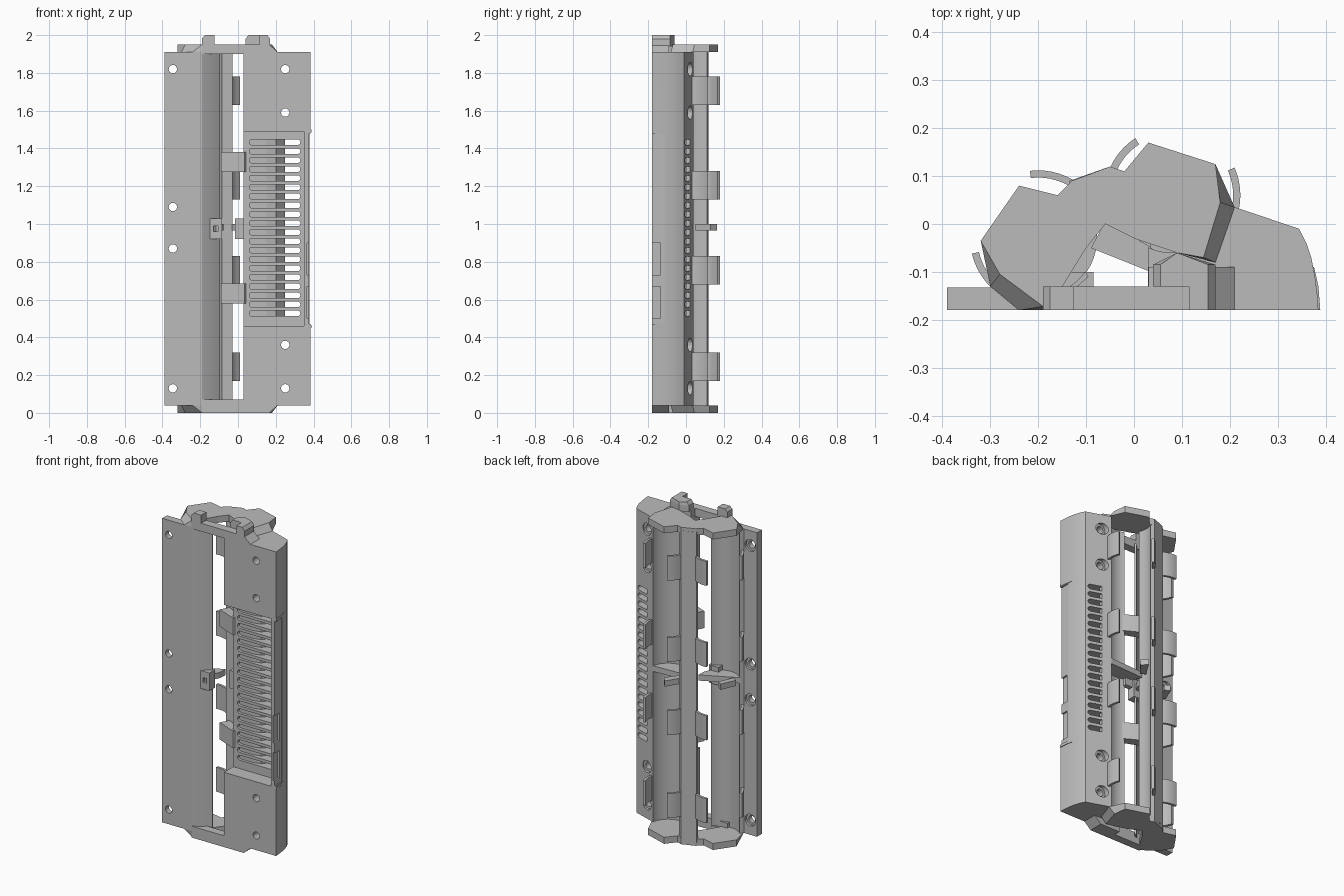
import bpy, bmesh
from math import sin, cos, radians
from mathutils import Vector

if "Cube" in bpy.data.objects:
    bpy.data.objects.remove(bpy.data.objects["Cube"], do_unlink=True)

grey = bpy.data.materials.new("plain_grey")
grey.use_nodes = True
grey.diffuse_color = (0.5, 0.5, 0.5, 1)
grey.node_tree.nodes["Principled BSDF"].inputs["Base Color"].default_value = (0.5, 0.5, 0.5, 1)

LEFT, RIGHT = Vector((-0.2, -0.03)), Vector((0.08, 0.06))   # channel centres
R = 0.12
BOTTOM, TOP, HEIGHT = 0.04, 1.91, 1.95


def arc(c, r, a, b, n=14):
    angles = [radians(a + (b - a) * i / n) for i in range(n + 1)]
    return [(c[0] + r * cos(t), c[1] + r * sin(t)) for t in angles]


def loft(bm, low, high):
    a = [bm.verts.new(p) for p in low]
    b = [bm.verts.new(p) for p in high]
    bm.faces.new(a)
    bm.faces.new(b)
    for i in range(len(a)):
        j = (i + 1) % len(a)
        bm.faces.new((a[i], a[j], b[j], b[i]))


def prism(bm, pts, z0, z1, pts2=None):
    loft(bm, [(x, y, z0) for x, y in pts], [(x, y, z1) for x, y in pts2 or pts])


def front_prism(bm, pts, y0, y1):
    loft(bm, [(x, y0, z) for x, z in pts], [(x, y1, z) for x, z in pts])


def box(bm, x0, x1, y0, y1, z0, z1):
    prism(bm, [(x0, y0), (x1, y0), (x1, y1), (x0, y1)], z0, z1)


def finish(name, bm, smooth=True):
    bmesh.ops.recalc_face_normals(bm, faces=bm.faces)
    me = bpy.data.meshes.new(name)
    bm.to_mesh(me)
    bm.free()
    me.materials.append(grey)
    ob = bpy.data.objects.new(name, me)
    bpy.context.scene.collection.objects.link(ob)
    if smooth:
        activate(ob)
        bpy.ops.object.shade_smooth_by_angle(angle=radians(30))
    return ob


def activate(ob):
    bpy.ops.object.select_all(action='DESELECT')
    ob.select_set(True)
    bpy.context.view_layer.objects.active = ob


def cut(ob, bm):
    cutter = finish("cutter", bm, False)
    cutter.hide_render = True
    mod = ob.modifiers.new("cut", 'BOOLEAN')
    mod.operation, mod.solver, mod.object = 'DIFFERENCE', 'EXACT', cutter
    activate(ob)
    bpy.ops.object.modifier_apply(modifier=mod.name)
    bpy.data.objects.remove(cutter, do_unlink=True)


def screw_holes(ob, x, heights, seat):
    for r, y0 in ((0.022, -0.3), (0.036, seat)):
        bm = bmesh.new()
        for z in heights:
            ring = arc((x, z), r, 0, 345, 23)
            front_prism(bm, ring, y0, 0.1)
        cut(ob, bm)


# Main housing with the outer curve and the right channel
bm = bmesh.new()
outer = [(0.03, -0.18), (0.385, -0.18), (0.383, -0.15), (0.378, -0.11), (0.37, -0.07),
         (0.36, -0.04), (0.345, -0.01)]
prism(bm, outer + arc(RIGHT, R, 350, 245, 20), BOTTOM, TOP)
housing = finish("housing", bm)

# Sunken grille panel
bm = bmesh.new()
box(bm, 0.0, 0.35, -0.3, -0.09, 0.46, 1.49)
cut(housing, bm)

# Vent slots, open at the outer end
bm = bmesh.new()
slot = [(0.06, -0.2), (0.33, -0.2), (0.33, 0.1), (0.25, 0.1), (0.25, 0.0), (0.2, -0.06),
        (0.15, -0.073), (0.06, -0.073)]
for i in range(20):
    z = 0.527 + i * 0.0477
    prism(bm, slot, z - 0.015, z + 0.015)
ends = [e for e in bm.edges if abs(e.verts[0].co.z - e.verts[1].co.z) < 1e-4
        and abs(e.verts[0].co.x - e.verts[1].co.x) < 1e-4
        and not 0.1 < e.verts[0].co.x < 0.24 and not (e.verts[0].co.x < 0.3 and e.verts[0].co.x > 0.2)]
bmesh.ops.bevel(bm, geom=ends, offset=0.0145, segments=4, profile=0.5, affect='EDGES')
cut(housing, bm)

# Shallow side recess and latch notches
bm = bmesh.new()
box(bm, 0.376, 0.5, -0.3, -0.115, 0.47, 1.48)
cut(housing, bm)
bm = bmesh.new()
for z in (0.5, 0.73):
    box(bm, 0.365, 0.5, -0.3, -0.135, z, z + 0.17)
cut(housing, bm)
screw_holes(housing, 0.25, (0.13, 0.36, 1.59, 1.82), 0.003)

# Lips at both ends of the side recess
bm = bmesh.new()
lip = [(0.37, -0.18), (0.389, -0.18), (0.385, -0.13), (0.376, -0.09), (0.365, -0.09)]
for z in (0.45, 1.485):
    prism(bm, lip, z, z + 0.015)
finish("recess_lips", bm)

# Mounting flange with the left channel wall
bm = bmesh.new()
prism(bm, [(-0.39, -0.18), (-0.19, -0.18), (-0.14, -0.15), (-0.095, -0.11)]
      + arc(LEFT, R, 325, 225, 20) + [(-0.3, -0.133), (-0.39, -0.133)], BOTTOM, TOP)
flange = finish("flange", bm)
screw_holes(flange, -0.345, (0.13, 0.87, 1.09, 1.82), -0.148)

# Spine between the channels
bm = bmesh.new()
prism(bm, arc(LEFT, R, 55, 15) + arc(RIGHT, R, 205, 155) + [(-0.05, 0.12), (-0.135, 0.09)],
      0.02, HEIGHT - 0.02)
finish("spine", bm)

# End plates, chamfered outwards, top and bottom
left_in = [(-0.24, 0.08), (-0.16, 0.06), (-0.06, 0), (-0.1, -0.05), (-0.18, -0.18),
           (-0.24, -0.18), (-0.3, -0.13), (-0.32, -0.035)]
left_out = left_in[:5] + [(-0.19, -0.172), (-0.28, -0.105), (-0.32, -0.035)]
right_in = [(0.03, 0.17), (0.17, 0.125), (0.21, 0.035), (0.17, -0.08), (0.09, -0.06),
            (0, -0.03), (-0.06, 0), (-0.02, 0.11)]
right_out = right_in[:2] + [(0.18, 0.045), (0.145, -0.07)] + right_in[4:]
web = [(-0.16, 0.06), (-0.13, 0.09), (-0.05, 0.12), (-0.02, 0.11), (-0.06, 0)]
bar = [(-0.19, -0.18), (0.21, -0.18), (0.21, -0.09), (0.03, -0.09), (0.03, -0.13), (-0.19, -0.13)]
bar_out = [(x if x < 0.2 else 0.165, y) for x, y in bar]
for label, z_in, z_out, sill in (("top", TOP, HEIGHT, 1.9), ("bottom", BOTTOM, 0, 0.07)):
    bm = bmesh.new()
    prism(bm, left_in, z_in, z_out, left_out)
    prism(bm, right_in, z_in, z_out, right_out)
    prism(bm, web, z_in, z_out)
    finish(label + "_end_plates", bm, False)
    bm = bmesh.new()
    prism(bm, bar, z_in, z_out, bar_out)
    box(bm, -0.19, 0.03, -0.18, -0.13, sill, z_in)
    finish(label + "_frame_bar", bm, False)

# Raised locating tabs on the top
bm = bmesh.new()
front_prism(bm, [(-0.19, 1.94), (-0.19, 1.985), (-0.175, 2), (-0.125, 2), (-0.125, 1.94)],
            -0.18, -0.13)
hook = [(0.04, -0.13), (0.115, -0.13), (0.115, -0.18), (0.17, -0.18), (0.17, -0.085),
        (0.09, -0.06), (0.04, -0.085)]
hook_top = [(min(max(x, 0.055), 0.155), y) for x, y in hook]
prism(bm, hook, 1.94, 1.98)
prism(bm, hook, 1.98, 2.0, hook_top)
finish("top_tabs", bm, False)

# Retaining clips along both channels
bm = bmesh.new()
for z in (0.17, 0.68, 1.13, 1.63):
    for centre, a, b in ((LEFT, 228, 193), (LEFT, 48, 97), (RIGHT, 158, 123), (RIGHT, -12, 24)):
        prism(bm, arc(centre, 0.127, a, b, 8) + arc(centre, 0.142, b, a, 8), z, z + 0.15)
finish("clips", bm)

# Cross ribs joining the spine to the housing
bm = bmesh.new()
for z in (0.58, 1.275):
    prism(bm, [(-0.09, -0.05), (0.035, -0.1), (0.06, -0.07), (0.03, -0.045), (-0.06, 0.005)],
          z, z + 0.105)
finish("cross_ribs", bm)

# Middle dividers with contact fingers
bm = bmesh.new()
prism(bm, arc(RIGHT, R + 0.003, 195, 350, 20), 0.965, 1.0)
prism(bm, arc(LEFT, R + 0.003, 222, 370, 20), 0.965, 1.0)
prism(bm, [(-0.03, 0.07), (0.0, 0.05), (0.06, 0.13), (0.03, 0.165)], 0.965, 1.0)
prism(bm, [(-0.29, -0.07), (-0.26, -0.09), (-0.22, 0.0), (-0.25, 0.02)], 0.965, 1.0)
finish("middle_dividers", bm)

# Front latch at the middle of the opening
bm = bmesh.new()
box(bm, -0.15, -0.085, -0.155, -0.1, 0.92, 1.03)
latch = finish("front_latch", bm, False)
bm = bmesh.new()
box(bm, -0.13, -0.105, -0.3, -0.13, 0.96, 0.99)
cut(latch, bm)
bm = bmesh.new()
box(bm, -0.015, 0.035, -0.06, -0.03, 0.92, 1.03)
finish("inner_latch", bm, False)
